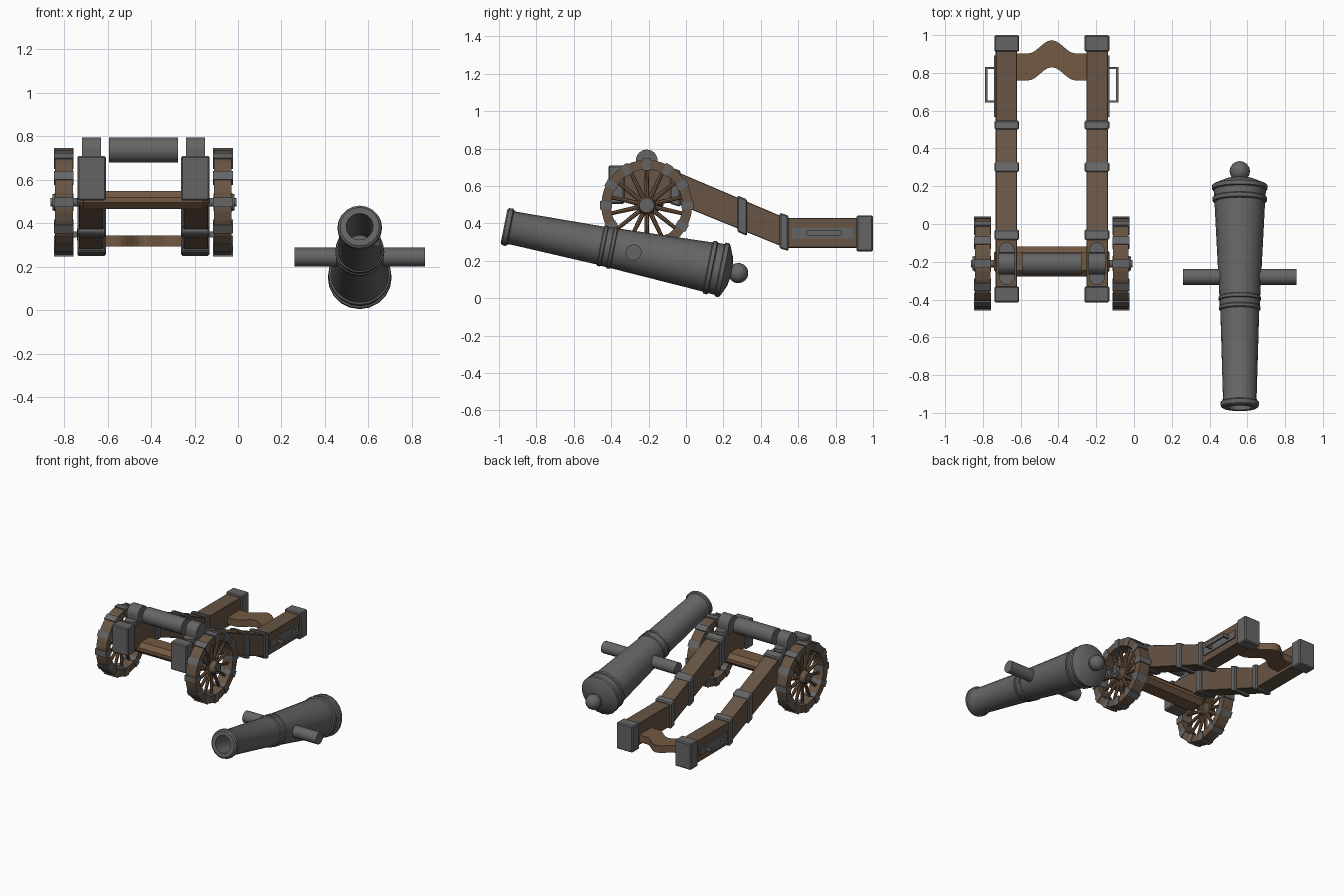
import bpy, bmesh
from math import sin, cos, pi, radians, atan2
from mathutils import Vector, Matrix

if "Cube" in bpy.data.objects:
    bpy.data.objects.remove(bpy.data.objects["Cube"])

CX = -0.435                    # carriage centre line
AY, AZ = -0.21, 0.497          # axle position


def mat(name, rgb):
    m = bpy.data.materials.new(name)
    m.diffuse_color = (*rgb, 1)
    m.use_nodes = True
    m.node_tree.nodes["Principled BSDF"].inputs["Base Color"].default_value = m.diffuse_color
    return m


WOOD = mat("wood", (0.135, 0.09, 0.058))
LIGHT = mat("light_wood", (0.17, 0.1, 0.055))
IRON = mat("iron", (0.13, 0.13, 0.13))


def finish(name, bm, m, bevel=0, smooth=False):
    bmesh.ops.recalc_face_normals(bm, faces=bm.faces)
    me = bpy.data.meshes.new(name)
    bm.to_mesh(me)
    bm.free()
    ob = bpy.data.objects.new(name, me)
    bpy.context.collection.objects.link(ob)
    me.materials.append(m)
    if bevel:
        b = ob.modifiers.new("bevel", 'BEVEL')
        b.width, b.segments = bevel, 1
    if smooth:
        bpy.ops.object.select_all(action='DESELECT')
        ob.select_set(True)
        bpy.context.view_layer.objects.active = ob
        bpy.ops.object.shade_smooth_by_angle(angle=radians(32))
    return ob


def add_prism(bm, pts, lo, hi, axis='x'):
    # outline in YZ extruded along x, or in XY extruded along z
    place = (lambda p, h: (h, *p)) if axis == 'x' else (lambda p, h: (*p, h))
    a = [bm.verts.new(place(p, lo)) for p in pts]
    b = [bm.verts.new(place(p, hi)) for p in pts]
    bm.faces.new(a)
    bm.faces.new(b[::-1])
    for i in range(len(pts)):
        j = (i + 1) % len(pts)
        bm.faces.new((a[i], a[j], b[j], b[i]))


def prism(name, pts, lo, hi, m, axis='x', bevel=0):
    bm = bmesh.new()
    add_prism(bm, pts, min(lo, hi), max(lo, hi), axis)
    return finish(name, bm, m, bevel)


def add_rod(bm, p, q, r1, r2, n):
    p, q = Vector(p), Vector(q)
    rot = (q - p).to_track_quat('Z', 'Y').to_matrix().to_4x4()
    bmesh.ops.create_cone(bm, cap_ends=True, segments=n, radius1=r1, radius2=r2,
                          depth=(q - p).length, matrix=Matrix.Translation((p + q) / 2) @ rot)


def rod(name, p, q, r, m, n=16):
    bm = bmesh.new()
    add_rod(bm, p, q, r, r, n)
    return finish(name, bm, m, smooth=True)


def rect(a0, a1, b0, b1):
    return [(a0, b0), (a1, b0), (a1, b1), (a0, b1)]


def sector(r0, r1, a0, a1, n):
    angs = [a0 + (a1 - a0) * i / n for i in range(n + 1)]
    return ([(AY + r1 * cos(a), AZ + r1 * sin(a)) for a in angs] +
            [(AY + r0 * cos(a), AZ + r0 * sin(a)) for a in reversed(angs)])


def band(y0, y1, top, bot, slope):
    d = slope * (y1 - y0)
    return [(y0, bot), (y1, bot + d), (y1, top + d), (y0, top)]


cheek = [(-0.40, 0.515), (-0.06, 0.51), (0.53, 0.27), (0.99, 0.27),
         (0.99, 0.43), (0.53, 0.43), (-0.07, 0.685), (-0.40, 0.695)]
straps = {"front_cap": rect(-0.415, -0.33, 0.505, 0.71),
          "front_strap": band(-0.085, -0.03, 0.70, 0.505, -0.3),
          "middle_strap": band(0.275, 0.327, 0.55, 0.355, -0.42),
          "rear_strap": band(0.50, 0.548, 0.457, 0.267, -0.3),
          "tail_cap": rect(0.912, 1.0, 0.25, 0.443)}

for side, s in (("left", -1), ("right", 1)):
    X = lambda o: CX + s * o
    # cheek beam with its iron straps
    prism(side + "_cheek", cheek, X(0.184), X(0.297), WOOD, bevel=0.003)
    for n, pts in straps.items():
        prism(f"{side}_{n}", pts, X(0.173), X(0.304), IRON, bevel=0.007)

    # trunnion cap: dome on a rounded flange
    dome = [(AY - 0.058, 0.69)] + [(AY - 0.058 * cos(pi * i / 12), 0.737 + 0.058 * sin(pi * i / 12))
                                   for i in range(13)] + [(AY + 0.058, 0.69)]
    prism(side + "_trunnion_cap", dome, X(0.195), X(0.283), IRON)
    flange = [(X(0.239) + 0.043 * cos(a), AY + (0.07 if sin(a) > 0 else -0.07) + 0.043 * sin(a))
              for a in (pi * (i + 0.5) / 6 for i in range(12))]
    prism(side + "_cap_flange", flange, 0.68, 0.71, IRON, 'z')

    # side plate and handle
    prism(side + "_handle_plate", rect(0.566, 0.893, 0.32, 0.377), X(0.29), X(0.305), IRON)
    u = [(X(a), y) for a, y in ((0.30, 0.643), (0.353, 0.643), (0.353, 0.832), (0.30, 0.832),
                                (0.30, 0.82), (0.341, 0.82), (0.341, 0.655), (0.30, 0.655))]
    prism(side + "_handle", u, 0.335, 0.362, IRON, 'z')

    # wheel: felloes, rim clamps, spokes, hub
    fel, cl, sp, hub = (bmesh.new() for _ in range(4))
    x0, x1 = sorted((X(0.325), X(0.406)))
    c0, c1 = sorted((X(0.321), X(0.411)))
    for i in range(12):
        a = i * pi / 6
        add_prism(fel, sector(0.192, 0.243, a, a + pi / 6, 3), x0, x1)
        add_prism(cl, sector(0.187, 0.25, a - 0.09, a + 0.09, 1), c0, c1)
    for i in range(14):
        a = (i + 0.5) * pi / 7
        dy, dz = cos(a), sin(a)
        add_rod(sp, (X(0.367), AY + 0.03 * dy, AZ + 0.03 * dz),
                (X(0.367), AY + 0.2 * dy, AZ + 0.2 * dz), 0.013, 0.01, 8)
    add_rod(hub, (X(0.322), AY, AZ), (X(0.367), AY, AZ), 0.04, 0.052, 16)
    add_rod(hub, (X(0.367), AY, AZ), (X(0.412), AY, AZ), 0.052, 0.04, 16)
    finish(side + "_wheel_felloes", fel, WOOD)
    finish(side + "_wheel_clamps", cl, IRON)
    finish(side + "_wheel_spokes", sp, LIGHT)
    finish(side + "_wheel_hub", hub, WOOD, smooth=True)
    rod(side + "_hub_collar", (X(0.408), AY, AZ), (X(0.419), AY, AZ), 0.037, IRON)

# axle, wooden axle bed and the roller above it
rod("axle", (CX - 0.427, AY, AZ), (CX + 0.427, AY, AZ), 0.02, IRON)
prism("axle_bed", rect(-0.277, -0.12, 0.465, 0.548), CX - 0.305, CX + 0.305, LIGHT, bevel=0.03)
rod("roller", (CX - 0.158, AY, 0.737), (CX + 0.158, AY, 0.737), 0.058, IRON, 24)

# rear cross piece with a curved middle
N = 12
xs = [-0.125 + 0.25 * i / N for i in range(N + 1)]
wave = [(x, 0.035 * (1 + cos(pi * x / 0.125))) for x in xs]
path = [(-0.2, 0)] + wave + [(0.2, 0)]
outline = [(CX + x, 0.76 + h) for x, h in path] + [(CX + x, 0.903 + h) for x, h in reversed(path)]
prism("rear_cross_piece", outline, 0.293, 0.345, LIGHT, 'z')

# barrel: profile (distance from muzzle, radius) turned about its axis, bore included
TILT = atan2(0.196, 0.98)
BARREL = Matrix.Translation((0.56, -0.973, 0.385)) @ Matrix.Rotation(-TILT, 4, 'X')
prof = [(0.5, 0.0), (0.5, 0.06), (0.0, 0.062), (0.0, 0.09), (0.008, 0.1), (0.03, 0.103),
        (0.036, 0.094), (0.05, 0.089), (0.525, 0.103), (0.53, 0.11), (0.545, 0.11), (0.55, 0.106),
        (0.578, 0.107), (0.582, 0.113), (0.597, 0.113), (0.602, 0.108), (1.11, 0.134), (1.115, 0.143),
        (1.135, 0.145), (1.14, 0.137), (1.175, 0.138), (1.18, 0.147), (1.2, 0.147), (1.207, 0.137),
        (1.232, 0.08), (1.24, 0.035), (1.26, 0.03), (1.26, 0.0)]
bm = bmesh.new()
vs = [bm.verts.new((r, d, 0)) for d, r in prof]
edges = [bm.edges.new(e) for e in zip(vs, vs[1:])]
bmesh.ops.spin(bm, geom=vs + edges, cent=(0, 0, 0), axis=(0, 1, 0), angle=2 * pi, steps=20)
bmesh.ops.remove_doubles(bm, verts=bm.verts, dist=0.0005)
bm.transform(BARREL)
finish("barrel", bm, IRON, smooth=True)

# breech knob and trunnions
bm = bmesh.new()
bmesh.ops.create_uvsphere(bm, u_segments=16, v_segments=10, radius=0.054,
                          matrix=BARREL @ Matrix.Translation((0, 1.277, 0)))
finish("breech_knob", bm, IRON, smooth=True)
rod("trunnions", (0.26, -0.28, 0.245), (0.86, -0.28, 0.245), 0.043, IRON)
